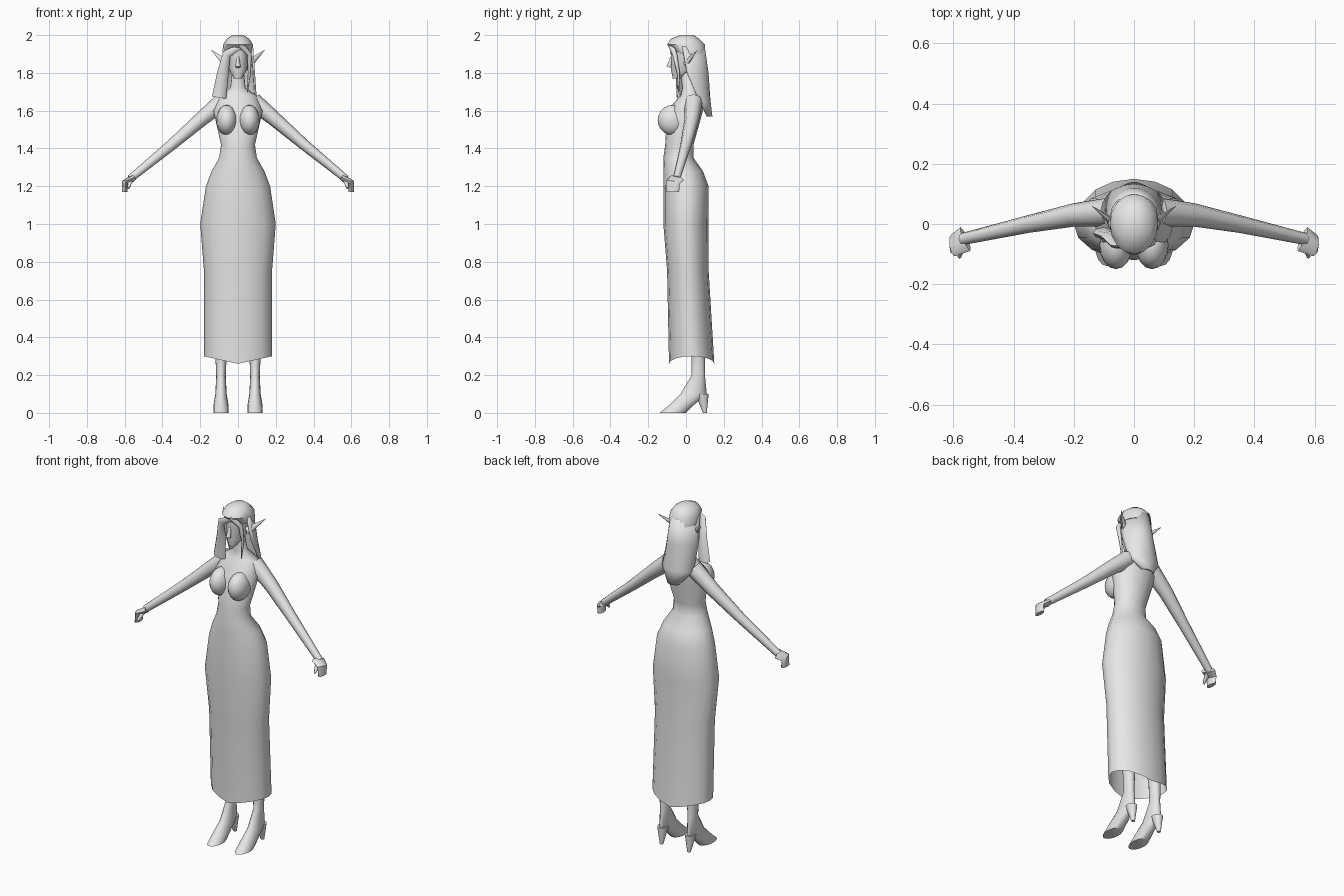
import bpy, bmesh
from math import cos, sin, pi, radians
from mathutils import Vector

cube = bpy.data.objects.get("Cube")
if cube:
    bpy.data.objects.remove(cube)

grey = bpy.data.materials.new("plain grey")
grey.use_nodes = True
grey.diffuse_color = (.8, .8, .8, 1)
grey.node_tree.nodes["Principled BSDF"].inputs["Base Color"].default_value = grey.diffuse_color


def finish(name, bm):
    """Turn a bmesh into a smooth shaded object that keeps its hard edges."""
    bmesh.ops.recalc_face_normals(bm, faces=bm.faces)
    mesh = bpy.data.meshes.new(name)
    bm.to_mesh(mesh)
    bm.free()
    mesh.materials.append(grey)
    mesh.shade_smooth()
    mesh.set_sharp_from_angle(angle=radians(50))
    part = bpy.data.objects.new(name, mesh)
    bpy.context.collection.objects.link(part)
    return part


def skin(name, rings, closed=True, cap_start=True):
    """Join rings of points into a surface."""
    bm = bmesh.new()
    loops = [[bm.verts.new(point) for point in ring] for ring in rings]
    count = len(loops[0])
    for low, high in zip(loops, loops[1:]):
        for i in range(count if closed else count - 1):
            j = (i + 1) % count
            bm.faces.new((low[i], low[j], high[j], high[i]))
    if closed:
        bm.faces.new(loops[-1])
        if cap_start:
            bm.faces.new(loops[0])
    return finish(name, bm)


def stack(name, rows, sides=16, x=0, arc=2 * pi, cap_start=True):
    """Level ovals, each given as height, half width, front y and back y."""
    closed = arc > pi
    steps = sides if closed else sides - 1
    rings = []
    for z, half, front, back in rows:
        middle, depth = (front + back) / 2, (back - front) / 2
        angles = [arc * i / steps for i in range(sides)]
        rings.append([(x + half * cos(a), middle + depth * sin(a), z) for a in angles])
    return skin(name, rings, closed, cap_start)


def tube(name, path, start, end, side=1, flat=1, sides=8):
    """Limb along a path, tapering from one radius to another; flat scales its depth."""
    points = [Vector((x * side, y, z)) for x, y, z in path]
    last = len(points) - 1
    angles = [2 * pi * k / sides for k in range(sides)]
    rings = []
    for i, point in enumerate(points):
        along = (points[min(i + 1, last)] - points[max(i - 1, 0)]).normalized()
        across = along.cross(Vector((0, 1, 0))).normalized()
        deep = along.cross(across) * flat
        radius = start + (end - start) * i / last
        rings.append([point + (across * cos(a) + deep * sin(a)) * radius for a in angles])
    return skin(name, rings)


# Torso and long dress, from hem to neck
hem_width = .18
dress = stack("torso_and_dress", [
    (.3, hem_width, -.09, .15), (.75, hem_width, -.1, .12), (1, .2, -.12, .12),
    (1.2, .17, -.12, .12), (1.28, .14, -.12, .09), (1.35, .1, -.12, .04),
    (1.42, .09, -.11, .04), (1.6, .13, -.1, .09), (1.68, .1, -.03, .09),
    (1.72, .04, -.02, .06), (1.82, .03, -.03, .04)], cap_start=False)

# Hem dipping at front and back
for vertex in dress.data.vertices:
    if vertex.co.z < .5:
        vertex.co.z -= .04 * (1 - abs(vertex.co.x) / hem_width)

# Head and nose
stack("head", [(1.77, .02, -.07, -.03), (1.82, .05, -.08, .05), (1.95, .06, -.08, .08)])
tube("nose", [(0, -.07, 1.9), (0, -.09, 1.83)], .005, .014)

# Hair cap and long back hair
stack("hair_cap", [
    (1.9, .08, -.05, .1), (1.95, .08, -.1, .1), (1.98, .06, -.08, .07), (2, .03, -.03, .04)])
back_hair = stack("back_hair", [
    (1.94, .08, -.14, .1), (1.8, .09, -.11, .12), (1.65, .1, .01, .13), (1.57, .04, .08, .14)],
    arc=pi)
thickness = back_hair.modifiers.new("thickness", "SOLIDIFY")
thickness.thickness = .01

# Front locks: a broad one over the right shoulder, a thin one on the left
tube("right_lock", [(.03, -.08, 1.95), (-.06, -.07, 1.9), (-.08, -.04, 1.8), (-.1, -.03, 1.67)],
     .015, .038, flat=.5)
tube("left_lock", [(.01, -.08, 1.95), (.06, -.06, 1.9), (.06, -.04, 1.8), (.05, -.04, 1.7)],
     .018, .003)

for side, label in ((1, "left_"), (-1, "right_")):
    # Pointed ear
    tube(label + "ear", [(.06, 0, 1.85), (.14, .06, 1.92)], .022, .001, side, flat=.6)

    # Bust
    bm = bmesh.new()
    bmesh.ops.create_uvsphere(bm, u_segments=16, v_segments=10, radius=1)
    bmesh.ops.scale(bm, vec=(.055, .08, .08), verts=bm.verts)
    bmesh.ops.translate(bm, vec=(.06 * side, -.07, 1.55), verts=bm.verts)
    finish(label + "bust", bm)

    # Arm, hand with curled fingers, and thumb
    tube(label + "arm", [(.08, .04, 1.65), (.2, .03, 1.55), (.35, 0, 1.42), (.57, -.05, 1.24)],
         .048, .02, side)
    tube(label + "hand", [(.56, -.05, 1.24), (.6, -.07, 1.22), (.6, -.07, 1.17)],
         .018, .014, side, flat=2.4)
    tube(label + "thumb", [(.57, -.07, 1.23), (.58, -.11, 1.19)], .014, .006, side)

    # Leg running into a pointed shoe with a thin heel
    foot_x = .09 * side
    stack(label + "leg", [
        (0, .04, -.14, 0), (.04, .04, -.09, .04), (.1, .03, -.03, .11), (.2, .025, .03, .1),
        (.3, .03, .03, .1), (.9, .07, -.06, .09)], x=foot_x)
    stack(label + "heel", [(0, .01, .09, .11), (.1, .03, .05, .12)], x=foot_x)
